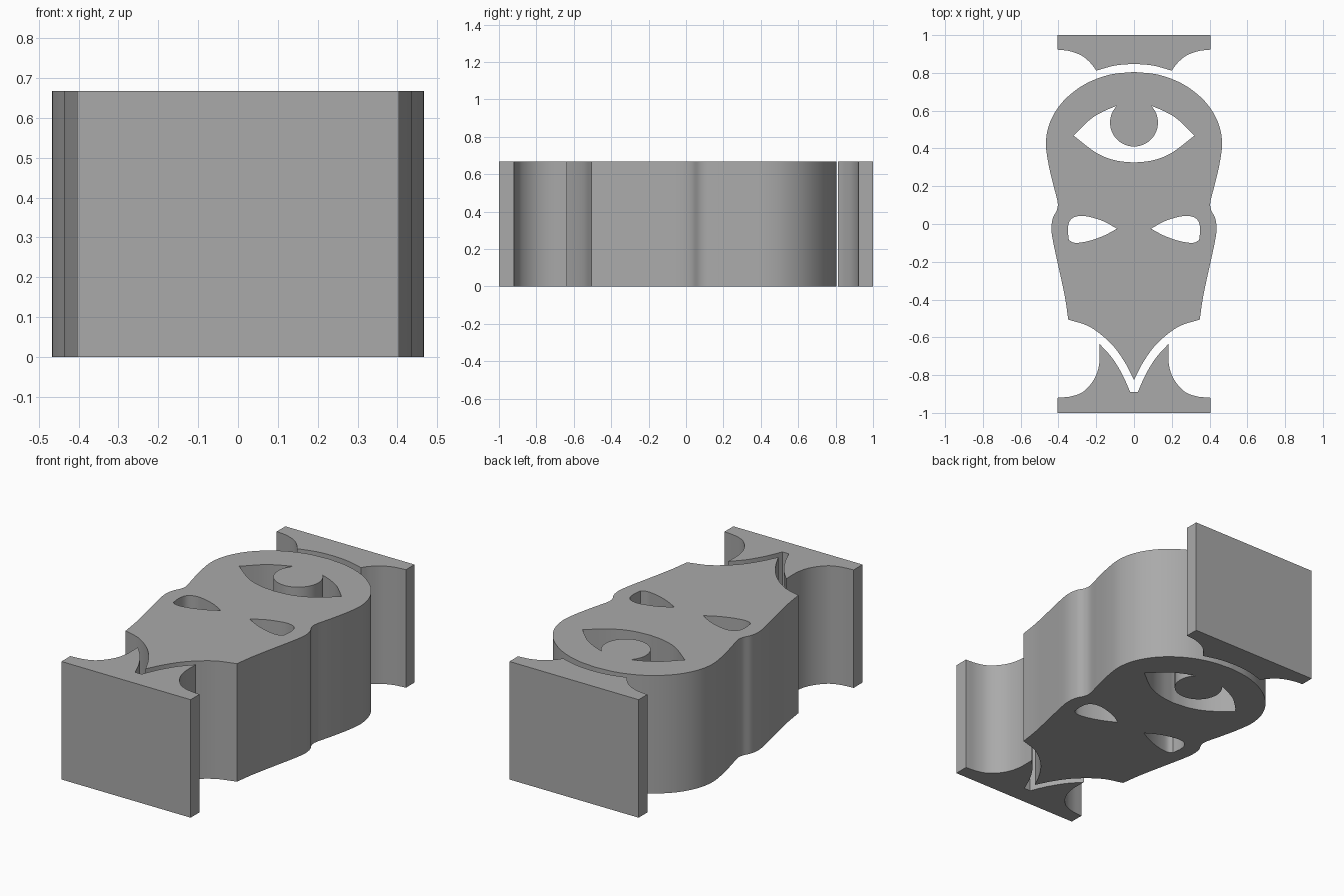
import bpy, bmesh, math
from mathutils import Vector

default = bpy.data.objects.get("Cube")
if default:
    bpy.data.objects.remove(default, do_unlink=True)

HEIGHT = 0.667

grey = bpy.data.materials.new("plain grey")
grey.use_nodes = True
grey.diffuse_color = (0.4, 0.4, 0.4, 1)
grey.node_tree.nodes["Principled BSDF"].inputs["Base Color"].default_value = (0.4, 0.4, 0.4, 1)


def smooth(points, steps=6):
    """Smooth open curve through the given points."""
    p = [Vector(q) for q in points]
    p = [2 * p[0] - p[1]] + p + [2 * p[-1] - p[-2]]
    out = []
    for a, b, c, d in zip(p, p[1:], p[2:], p[3:]):
        for i in range(steps):
            t = i / steps
            out.append(0.5 * (2 * b + (c - a) * t + (2 * a - 5 * b + 4 * c - d) * t ** 2
                              + (3 * b - a - 3 * c + d) * t ** 3))
    return out + [p[-2]]


def flip(points):
    return [Vector((-p[0], p[1])) for p in reversed(points)]


def mirrored(half):
    """Close a right-hand half outline with its mirror image."""
    loop = []
    for p in half + flip(half):
        p = Vector(p)
        if not loop or (p - loop[-1]).length > 1e-5:
            loop.append(p)
    if (loop[0] - loop[-1]).length < 1e-5:
        loop.pop()
    return loop


def slab(name, *loops):
    """Fill the first loop, leave the others as holes, and raise it to full height."""
    bm = bmesh.new()
    for loop in loops:
        verts = [bm.verts.new((p[0], p[1], 0)) for p in loop]
        for a, b in zip(verts, verts[1:] + verts[:1]):
            bm.edges.new((a, b))
    bmesh.ops.triangle_fill(bm, edges=bm.edges[:], use_beauty=True, normal=(0, 0, 1))
    raised = bmesh.ops.extrude_face_region(bm, geom=bm.faces[:], use_keep_orig=True)
    top = [g for g in raised["geom"] if isinstance(g, bmesh.types.BMVert)]
    bmesh.ops.translate(bm, verts=top, vec=(0, 0, HEIGHT))
    bmesh.ops.recalc_face_normals(bm, faces=bm.faces[:])
    mesh = bpy.data.meshes.new(name)
    bm.to_mesh(mesh)
    bm.free()
    mesh.materials.append(grey)
    obj = bpy.data.objects.new(name, mesh)
    bpy.context.collection.objects.link(obj)
    bpy.ops.object.select_all(action="DESELECT")
    obj.select_set(True)
    bpy.context.view_layer.objects.active = obj
    bpy.ops.object.shade_smooth_by_angle(angle=math.radians(30))


# Mask outline: domed head, waist, cheek, then a concave sweep to the chin
side = smooth([(0, .805), (.13, .79), (.26, .74), (.37, .655), (.44, .55), (.466, .44),
               (.455, .33), (.428, .21), (.405, .12), (.408, .075), (.43, .03), (.437, -.03),
               (.425, -.11), (.39, -.27), (.365, -.39), (.348, -.506)])
chin = smooth([(.348, -.506), (.233, -.545), (.125, -.63), (.053, -.725), (0, -.825)])
face = mirrored(side + chin)

# Large eye: almond opening with the iris hanging from the upper lid
lower_lid = smooth([(0, .325), (.1, .337), (.2, .377), (.32, .468)])
upper_lid = smooth([(.32, .468), (.23, .555), (.16, .597), (.093, .625)])
iris = [(.127 * math.cos(a), .537 + .127 * math.sin(a))
        for a in (math.radians(43 - 133 * i / 20) for i in range(21))]
big_eye = mirrored(lower_lid + upper_lid + iris)
# The iris meets the mirror line at its lowest point, so drop no corner here

# Small eyes: drops with a pointed inner corner
upper = smooth([(.09, -.025), (.17, .018), (.27, .043), (.33, .028), (.35, -.02), (.345, -.085)])
lower = smooth([(.345, -.085), (.31, -.1), (.24, -.09), (.16, -.062), (.09, -.025)])
small_eye = upper[:-1] + lower[:-1]

slab("mask_body", face, big_eye, small_eye, flip(small_eye))

# Rear foot: flat plate flaring in to cradle the dome
rear = [(0, 1), (.404, 1)] + smooth([(.404, .923), (.34, .915), (.275, .89), (.228, .85), (.2, .812)])
rear += smooth([(.2, .812), (.1, .839), (0, .848)])
slab("rear_foot", mirrored(rear))

# Front foot: flat plate with two horns that follow the chin
front = smooth([(.02, -.89), (.06, -.8), (.115, -.71), (.182, -.635)])
front += smooth([(.182, -.635), (.184, -.74), (.21, -.82), (.265, -.885), (.33, -.912), (.404, -.92)])
front += [(.404, -1)]
slab("front_foot", mirrored(front))
